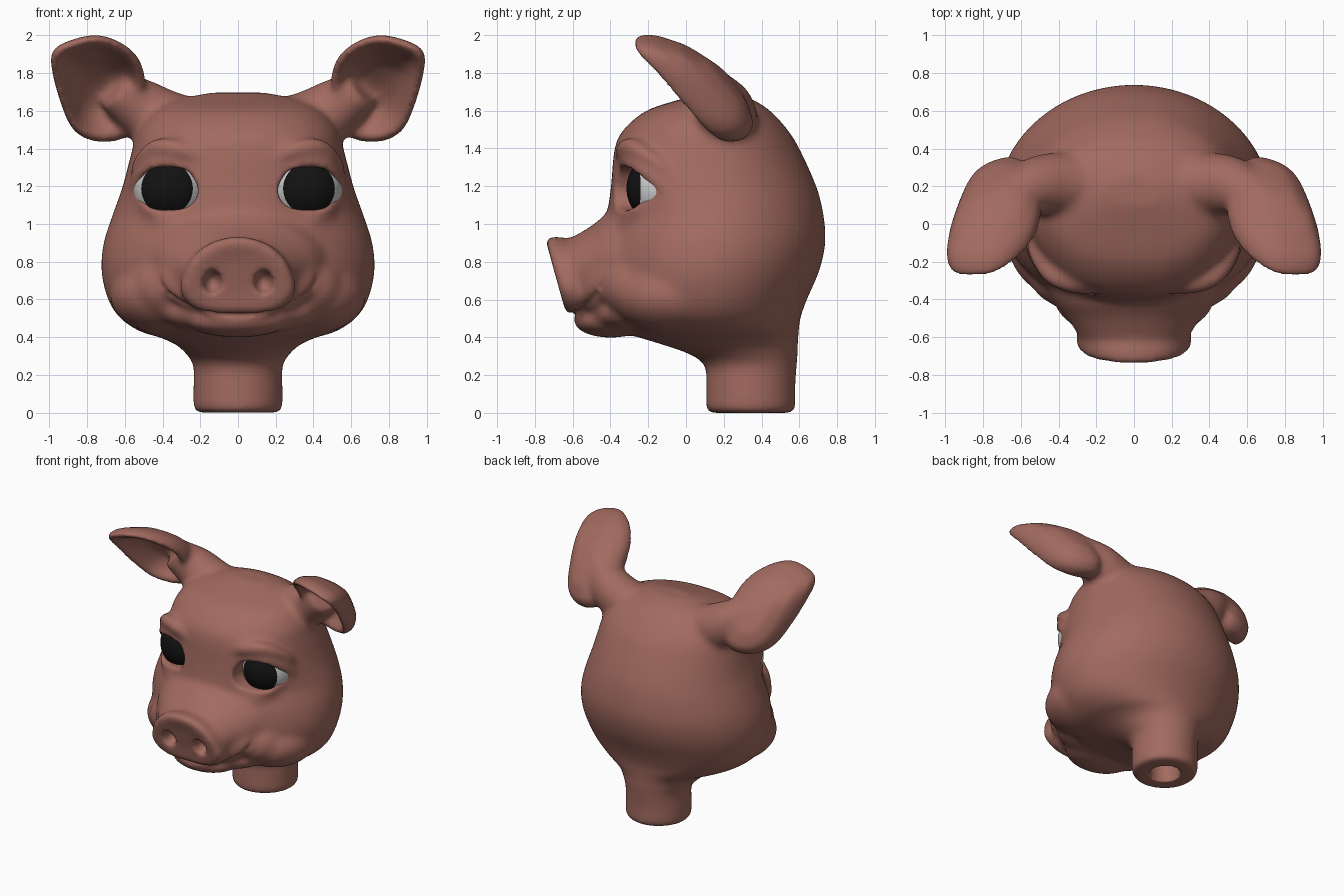
import bpy, bmesh, math
from mathutils import Vector, Matrix

if "Cube" in bpy.data.objects:
    bpy.data.objects.remove(bpy.data.objects["Cube"])

TAU = math.tau


def smooth(rows, n=4, closed=False):
    """Catmull-Rom interpolation through rows of numbers."""
    rows = [Vector(r) for r in rows]
    m = len(rows)
    get = (lambda i: rows[i % m]) if closed else (lambda i: rows[max(0, min(m - 1, i))])
    out = []
    for i in range(m if closed else m - 1):
        a, b, c, d = (get(i + k) for k in (-1, 0, 1, 2))
        for k in range(n):
            t = k / n
            out.append(0.5 * (2 * b + (c - a) * t + (2 * a - 5 * b + 4 * c - d) * t * t
                              + (3 * b - a - 3 * c + d) * t ** 3))
    return out if closed else out + [rows[-1]]


def loft(bm, rings):
    """Closed skin over rings of points."""
    vr = [[bm.verts.new(p) for p in r] for r in rings]
    faces = [bm.faces.new(vr[0]), bm.faces.new(vr[-1])]
    for a, b in zip(vr, vr[1:]):
        n = len(a)
        faces += [bm.faces.new((a[i], a[(i + 1) % n], b[(i + 1) % n], b[i])) for i in range(n)]
    bmesh.ops.recalc_face_normals(bm, faces=faces)


def tube(bm, path, sides=12):
    """Round tube along (x, y, z, radius) points."""
    pts = smooth(path, 6)
    rings = []
    for i, p in enumerate(pts):
        t = pts[min(i + 1, len(pts) - 1)].xyz - pts[max(i - 1, 0)].xyz
        u = t.cross(Vector((0.1, 1, 0.2))).normalized()
        v = t.cross(u).normalized()
        rings.append([p.xyz + p.w * (math.cos(a) * u + math.sin(a) * v)
                      for a in (TAU * k / sides for k in range(sides))])
    loft(bm, rings)


def ball(bm, centre, radii):
    m = Matrix.Translation(centre) @ Matrix.Diagonal((*radii, 1))
    bmesh.ops.create_uvsphere(bm, u_segments=32, v_segments=20, radius=1, matrix=m)


def pad(bm, outline, centre, layers, place):
    """Shell made of scaled copies of an (x, z) outline; place maps x, z, depth to 3D."""
    c = Vector(centre)
    loft(bm, [[place(*(c + (p - c) * s), d) for p in outline] for s, d in layers])


def make(name, bm):
    me = bpy.data.meshes.new(name)
    bm.to_mesh(me)
    bm.free()
    ob = bpy.data.objects.new(name, me)
    bpy.context.collection.objects.link(ob)
    return ob


def material(name, rgb):
    m = bpy.data.materials.new(name)
    m.diffuse_color = (*rgb, 1)
    m.use_nodes = True
    m.node_tree.nodes["Principled BSDF"].inputs["Base Color"].default_value = m.diffuse_color
    return m


skin = bmesh.new()
cut = bmesh.new()

# Skull and neck: z, half width, front y, back y, y of widest point
head = [(0, .22, .125, .56, .343), (.02, .237, .106, .579, .343), (.14, .237, .106, .579, .343),
        (.25, .237, .10, .587, .34), (.31, .275, .02, .592, .3), (.36, .33, -.12, .592, .22),
        (.40, .42, -.25, .595, .14), (.43, .52, -.32, .597, .1), (.50, .625, -.39, .605, .1),
        (.60, .69, -.44, .64, .1), (.75, .725, -.47, .705, .11), (.90, .713, -.46, .738, .13),
        (1.05, .665, -.42, .728, .15), (1.2, .612, -.397, .69, .15), (1.4, .56, -.378, .6, .15),
        (1.5, .53, -.33, .537, .15), (1.6, .45, -.21, .445, .15), (1.66, .32, -.03, .35, .16),
        (1.697, .14, .1, .25, .17)]
rings = []
for z, w, yf, yb, ym in smooth(head, 4):
    e = 2 / (2 + .35 * max(0, min(1, (z - 1.05) / .15)))  # squarer forehead
    ring = []
    for k in range(64):
        c, s = math.cos(TAU * k / 64), math.sin(TAU * k / 64)
        if s < 0:
            c, s = math.copysign(abs(c) ** e, c), -abs(s) ** e
        ring.append((w * c, ym + s * (yb - ym if s > 0 else ym - yf), z))
    rings.append(ring)
loft(skin, rings)

# Muzzle: y, centre z, half width, half height
muzzle = [(-.2, .79, .54, .34), (-.4, .79, .43, .275), (-.5, .765, .355, .225), (-.63, .735, .27, .18)]
loft(skin, [[(w * math.cos(TAU * k / 40), y, zc + h * math.sin(TAU * k / 40)) for k in range(40)]
            for y, zc, w, h in smooth(muzzle, 4)])

# Snout disc, tilted
half = [(.14, .90), (.24, .82), (.29, .72), (.30, .64), (.24, .56), (.12, .525)]
disc = smooth([(0, .93)] + half + [(0, .525)] + [(-x, z) for x, z in reversed(half)], 5, True)
pad(skin, disc, (0, .72), [(.8, .22), (.95, .13), (1.02, .08), (1.01, .03), (.95, 0), (.8, .0),
                           (.4, .01), (.03, .01)],
    lambda x, z, d: (x, -.747 + (.92 - z) * .28 + d, z))

# Chin and lower lip
ball(skin, (0, -.40, .485), (.27, .195, .087))
ball(skin, (0, -.30, .53), (.42, .23, .12))

ear_outline = smooth([(.49, 1.78), (.56, 1.92), (.74, 2.0), (.95, 1.945), (.993, 1.85), (.935, 1.62),
                      (.86, 1.48), (.73, 1.43), (.58, 1.465), (.52, 1.62)], 5, True)
eye_outline = smooth([(.21, 1.18), (.25, 1.265), (.31, 1.298), (.43, 1.3), (.495, 1.265), (.52, 1.18),
                      (.485, 1.10), (.41, 1.075), (.3, 1.08), (.24, 1.11)], 4, True)

for s in (1, -1):
    side = lambda pts: [(s * p[0], *p[1:]) for p in pts]
    # Cupped ear and its root
    pad(skin, ear_outline, (.74, 1.72),
        [(.03, .16), (.4, .14), (.68, .06), (.84, -.02), (.95, -.03), (1, .02), (.98, .09),
         (.78, .18), (.4, .24), (.03, .25)],
        lambda x, z, d: (s * (x + .05 * d), .17 - .75 * (z - 1.5) - .3 * (x - .7) + d
                         - .2 * max(0, z - 1.8), z + .1 * d))
    tube(skin, side([(.1, .2, 1.46, .16), (.38, .21, 1.54, .17), (.52, .2, 1.62, .155),
                     (.66, .14, 1.72, .11)]), 24)
    # Jowl
    ball(skin, (s * .38, -.06, .62), (.30, .33, .205))
    # Brow, eyelids and bag under the eye
    tube(skin, side([(.15, -.34, 1.29, .02), (.22, -.335, 1.36, .04), (.33, -.32, 1.40, .05),
                     (.44, -.27, 1.40, .05), (.53, -.15, 1.32, .035), (.56, -.05, 1.22, .015)]))
    tube(skin, side([(.2, -.31, 1.18, .025), (.25, -.32, 1.28, .035), (.36, -.31, 1.325, .04),
                     (.46, -.265, 1.305, .04), (.53, -.17, 1.24, .035), (.56, -.09, 1.17, .025)]))
    tube(skin, side([(.2, -.31, 1.18, .02), (.26, -.315, 1.09, .03), (.37, -.305, 1.055, .032),
                     (.47, -.255, 1.08, .032), (.56, -.09, 1.17, .022)]))
    tube(skin, side([(.22, -.35, 1.08, .012), (.30, -.345, 1.02, .022), (.40, -.31, 1.005, .024),
                     (.51, -.22, 1.045, .012)]))
    # Upper lip and full cheek behind the mouth corner
    tube(skin, side([(.10, -.53, .61, .07), (.25, -.48, .64, .085), (.34, -.42, .70, .08),
                     (.38, -.34, .79, .06)]), 16)
    ball(skin, (s * .36, -.25, .66), (.20, .19, .17))
    # Eye opening and nostril cutters
    loft(cut, [[(s * p.x, y, p.y) for p in eye_outline] for y in (-.6, -.1)])
    ball(cut, (s * .135, -.70, .69), (.055, .11, .068))

# Mouth groove and neck hole cutters
mouth = [(.44, -.42, .76, .012), (.40, -.45, .67, .016), (.31, -.51, .585, .02), (.16, -.585, .53, .02)]
tube(cut, mouth + [(0, -.605, .515, .02)] + [(-p[0], *p[1:]) for p in reversed(mouth)])
loft(cut, [[(.11 * math.cos(TAU * k / 32), .343 + .11 * math.sin(TAU * k / 32), z) for k in range(32)]
           for z in (-.1, .2)])

# Fuse into one soft skin, carve, soften again
pig = make("pig_head", skin)
cutter = make("carving_cutter", cut)
cutter.hide_render = True


def soften(voxel, repeat):
    r = pig.modifiers.new("fuse", 'REMESH')
    r.mode, r.voxel_size, r.use_smooth_shade = 'VOXEL', voxel, True
    m = pig.modifiers.new("soften", 'SMOOTH')
    m.factor, m.iterations = .5, repeat


soften(.016, 18)
b = pig.modifiers.new("carve", 'BOOLEAN')
b.operation, b.object, b.solver = 'DIFFERENCE', cutter, 'EXACT'
soften(.014, 5)
bpy.context.view_layer.objects.active = pig
pig.select_set(True)
bpy.ops.object.convert(target='MESH')
bpy.data.objects.remove(cutter)
pig.data.materials.clear()
pig.data.materials.append(material("skin", (.36, .145, .115)))
pig.data.shade_smooth()

# Eyeballs with dark irises, sphere pole turned to the gaze
white, black = material("eye_white", (.75, .75, .75)), material("iris", (.006, .006, .006))
for s, name in ((1, "eye_left"), (-1, "eye_right")):
    bm = bmesh.new()
    bmesh.ops.create_uvsphere(bm, u_segments=64, v_segments=48, radius=.195)
    for f in bm.faces:
        f.material_index = int(f.calc_center_median().normalized().z > math.cos(.76))
    eye = make(name, bm)
    eye.rotation_euler = Vector((s * .12, -1, 0)).to_track_quat('Z', 'Y').to_euler()
    eye.location = (s * .36, -.12, 1.188)
    eye.data.materials.append(white)
    eye.data.materials.append(black)
    eye.data.shade_smooth()
